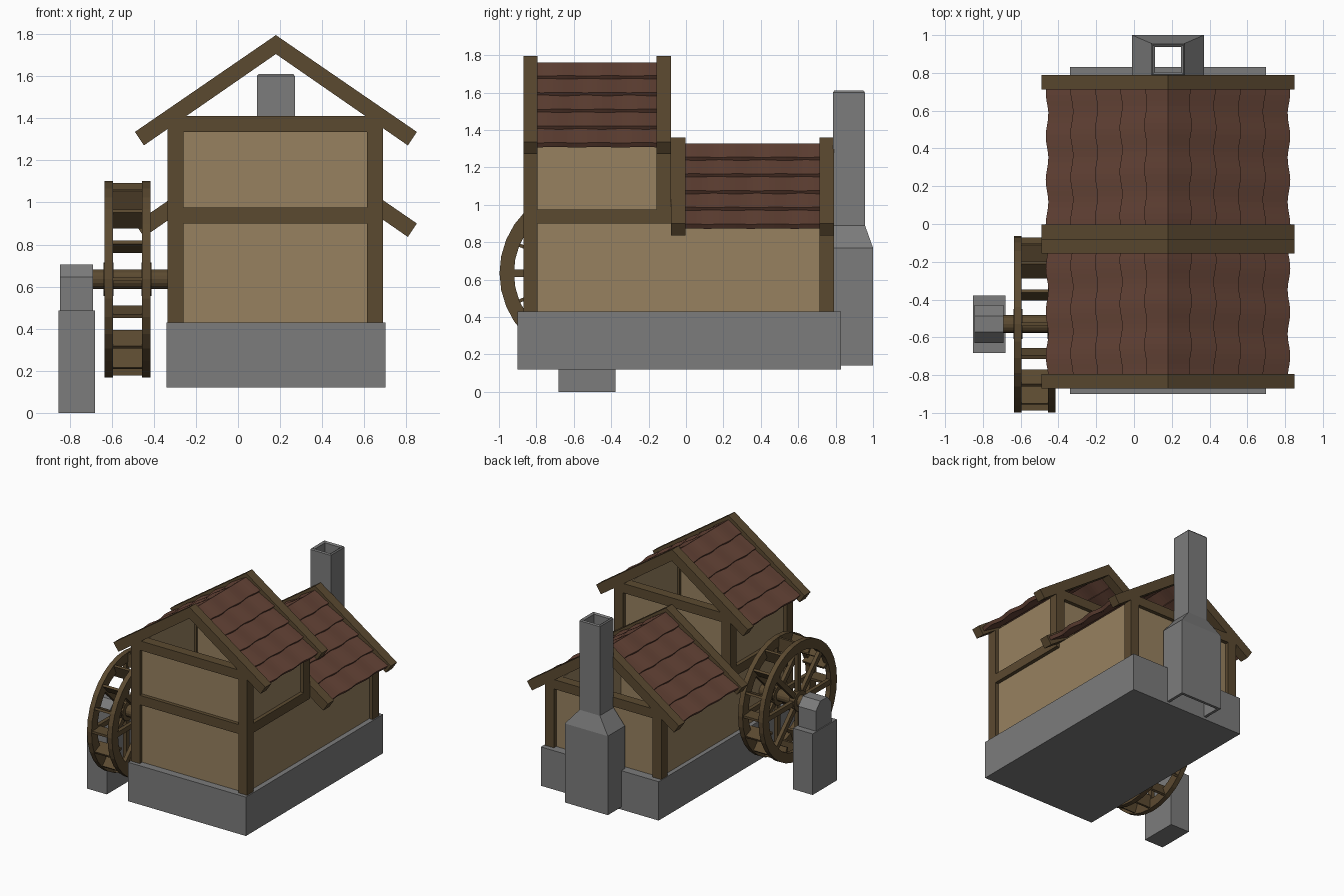
import bpy, bmesh, math
from mathutils import Matrix, Vector

if "Cube" in bpy.data.objects:
    bpy.data.objects.remove(bpy.data.objects["Cube"])

CX = 0.18                       # centre line of the house
WY, WZ = -0.53, 0.635           # wheel axis


def material(name, rgb):
    m = bpy.data.materials.new(name)
    m.diffuse_color = (*rgb, 1)
    m.use_nodes = True
    m.node_tree.nodes["Principled BSDF"].inputs["Base Color"].default_value = m.diffuse_color
    return m


WOOD = material("wood", (0.105, 0.068, 0.030))
PLASTER = material("plaster", (0.31, 0.22, 0.115))
TILE = material("tile", (0.125, 0.055, 0.036))
STONE = material("stone", (0.2, 0.2, 0.2))


def finish(name, bm, mat):
    bmesh.ops.recalc_face_normals(bm, faces=bm.faces)
    me = bpy.data.meshes.new(name)
    bm.to_mesh(me)
    bm.free()
    ob = bpy.data.objects.new(name, me)
    bpy.context.collection.objects.link(ob)
    me.materials.append(mat)
    return ob


def add_box(bm, x, y, z, mat=Matrix()):
    c = Vector(((x[0] + x[1]) / 2, (y[0] + y[1]) / 2, (z[0] + z[1]) / 2))
    s = Matrix.Diagonal((x[1] - x[0], y[1] - y[0], z[1] - z[0], 1))
    bmesh.ops.create_cube(bm, size=1, matrix=mat @ Matrix.Translation(c) @ s)


def boxes(name, mat, *items):
    bm = bmesh.new()
    for it in items:
        add_box(bm, *it)
    return finish(name, bm, mat)


def loft(bm, loops, closed=False):
    rings = [[bm.verts.new(p) for p in lp] for lp in loops]
    n = len(rings[0])
    pairs = list(zip(rings, rings[1:] + rings[:1] if closed else rings[1:]))
    for a, b in pairs:
        for i in range(n):
            j = (i + 1) % n
            bm.faces.new((a[i], a[j], b[j], b[i]))
    if not closed:
        bm.faces.new(rings[0])
        bm.faces.new(rings[-1])


# Stone footing
boxes("stone_base", STONE, ((-0.34, 0.70), (-0.90, 0.83), (0.12, 0.43)))

XL, XR, T = -0.335, 0.69, 0.077  # outer post faces and beam thickness


def walls(name, y0, y1, z0, z1):
    # four thin plaster walls, open at the top
    i, t = 0.03, 0.03
    x0, x1, y0, y1 = XL + i, XR - i, y0 + i, y1 - i
    boxes(name, PLASTER,
          ((x0, x1), (y0, y0 + t), (z0, z1)), ((x0, x1), (y1 - t, y1), (z0, z1)),
          ((x0, x0 + t), (y0 + t, y1 - t), (z0, z1)), ((x1 - t, x1), (y0 + t, y1 - t), (z0, z1)))


def gable_board(name, y0, y1, dz):
    half = [(0.67, 1.335), (0.627, 1.271)]
    prof = [(0, 1.795)] + half + [(0, 1.705)] + [(-x, z) for x, z in reversed(half)]
    bm = bmesh.new()
    loft(bm, [[(CX + x, y, z + dz) for x, z in prof] for y in (y0, y1)])
    finish(name, bm, WOOD)


def roof(name, y0, y1, dz):
    # overlapping courses with a gentle wave, mirrored over the ridge
    a, pitch, n = math.atan(0.687), 0.158, 24
    for side, label in ((1, "right"), (-1, "left")):
        bm = bmesh.new()
        for k in range(5):
            s0, s1 = max(0, k * pitch - 0.015), (k + 1) * pitch
            loops = []
            for j in range(n + 1):
                y = y0 + (y1 - y0) * j / n
                w = 0.005 * math.sin(y * 27 + k * 0.4)
                ring = []
                for s, h in ((s0, -0.04), (s1 + w, -0.019 + w), (s1 + w, -0.048 + w), (s0, -0.065)):
                    x = s * math.cos(a) + h * math.sin(a)
                    z = -s * math.sin(a) + h * math.cos(a)
                    ring.append((CX + side * max(x, 0), y, 1.795 + dz + z))
                loops.append(ring)
            loft(bm, loops)
        finish(f"{name}_{label}", bm, TILE)


# Tall front block and low rear block
walls("front_walls", -0.87, -0.08, 0.43, 1.375)
walls("rear_walls", -0.14, 0.79, 0.43, 0.94)
for name, y0, y1, dz in (("front", -0.87, -0.08, 0), ("rear", -0.08, 0.79, -0.435)):
    gable_board(name + "_gable_board_a", y0, y0 + T, dz)
    gable_board(name + "_gable_board_b", y1 - T, y1, dz)
    roof(name + "_roof", y0 + T, y1 - T, dz)

# Timber frame
for label, y, zlo, zhi in (("front", -0.87, 0.43, 1.41), ("middle", -0.08 - T, 0.9, 1.41),
                           ("rear", 0.79 - T, 0.43, 0.975)):
    yy = (y, y + T)
    boxes(label + "_posts", WOOD, ((XL, XL + T), yy, (zlo, zhi)), ((XR - T, XR), yy, (zlo, zhi)))
    boxes(label + "_top_beam", WOOD, ((XL + T, XR - T), yy, (zhi - 0.075, zhi)))
boxes("front_mid_beam", WOOD, ((XL + T, XR - T), (-0.87, -0.87 + T), (0.90, 0.975)))
side_y = (-0.87 + T, -0.08 - T)
boxes("side_mid_beams", WOOD, ((XL, XL + T), side_y, (0.90, 0.975)), ((XR - T, XR), side_y, (0.90, 0.975)))

# Hollow chimney: outer skin up, inner skin down
def rect(hw, y0, y1, z):
    return [(CX - hw, y0, z), (CX + hw, y0, z), (CX + hw, y1, z), (CX - hw, y1, z)]

bm = bmesh.new()
loft(bm, [rect(0.19, 0.785, 1.0, 0.14), rect(0.19, 0.785, 1.0, 0.77), rect(0.09, 0.785, 0.957, 0.89),
          rect(0.09, 0.785, 0.957, 1.6), rect(0.083, 0.792, 0.95, 1.61), rect(0.068, 0.805, 0.938, 1.6),
          rect(0.068, 0.805, 0.938, 0.885), rect(0.167, 0.805, 0.978, 0.765), rect(0.167, 0.805, 0.978, 0.14)],
     closed=True)
finish("chimney", bm, STONE)

# Wheel support: pillar and chamfered bearing block
boxes("wheel_pillar", STONE, ((-0.853, -0.68), (-0.683, -0.378), (0, 0.487)))
half = [(0.1, 0.48), (0.1, 0.645), (0.043, 0.705)]
prof = half + [(-y, z) for y, z in reversed(half)]
bm = bmesh.new()
loft(bm, [[(x, WY + y, z) for y, z in prof] for x in (-0.845, -0.69)])
finish("bearing_block", bm, STONE)


# Water wheel
def turned(name, pts, n, closed=False):
    # loops around the x axis from (x, radius) points
    bm = bmesh.new()
    loft(bm, [[(x, WY + r * math.cos(2 * math.pi * i / n), WZ + r * math.sin(2 * math.pi * i / n))
               for i in range(n)] for x, r in pts], closed)
    finish(name, bm, WOOD)


def spin(i, n):
    return Matrix.Translation((0, WY, WZ)) @ Matrix.Rotation(2 * math.pi * i / n, 4, 'X')


turned("axle", [(-0.72, 0.047), (-0.30, 0.047)], 16)
for label, x0 in (("outer", -0.635), ("inner", -0.455)):
    x1 = x0 + 0.04
    turned(label + "_rim", [(x0, 0.467), (x1, 0.467), (x1, 0.39), (x0, 0.39)], 32, True)
    turned(label + "_hub", [(x0 - 0.004, 0.08), (x1 + 0.004, 0.08)], 16)
    bm = bmesh.new()
    for i in range(8):
        add_box(bm, (x0 + 0.005, x1 - 0.005), (-0.02, 0.02), (0.05, 0.40), spin(i, 8))
    finish(label + "_spokes", bm, WOOD)
bm = bmesh.new()
for i in range(16):
    add_box(bm, (-0.62, -0.43), (-0.009, 0.009), (0.35, 0.458), spin(i, 16))
finish("paddles", bm, WOOD)
